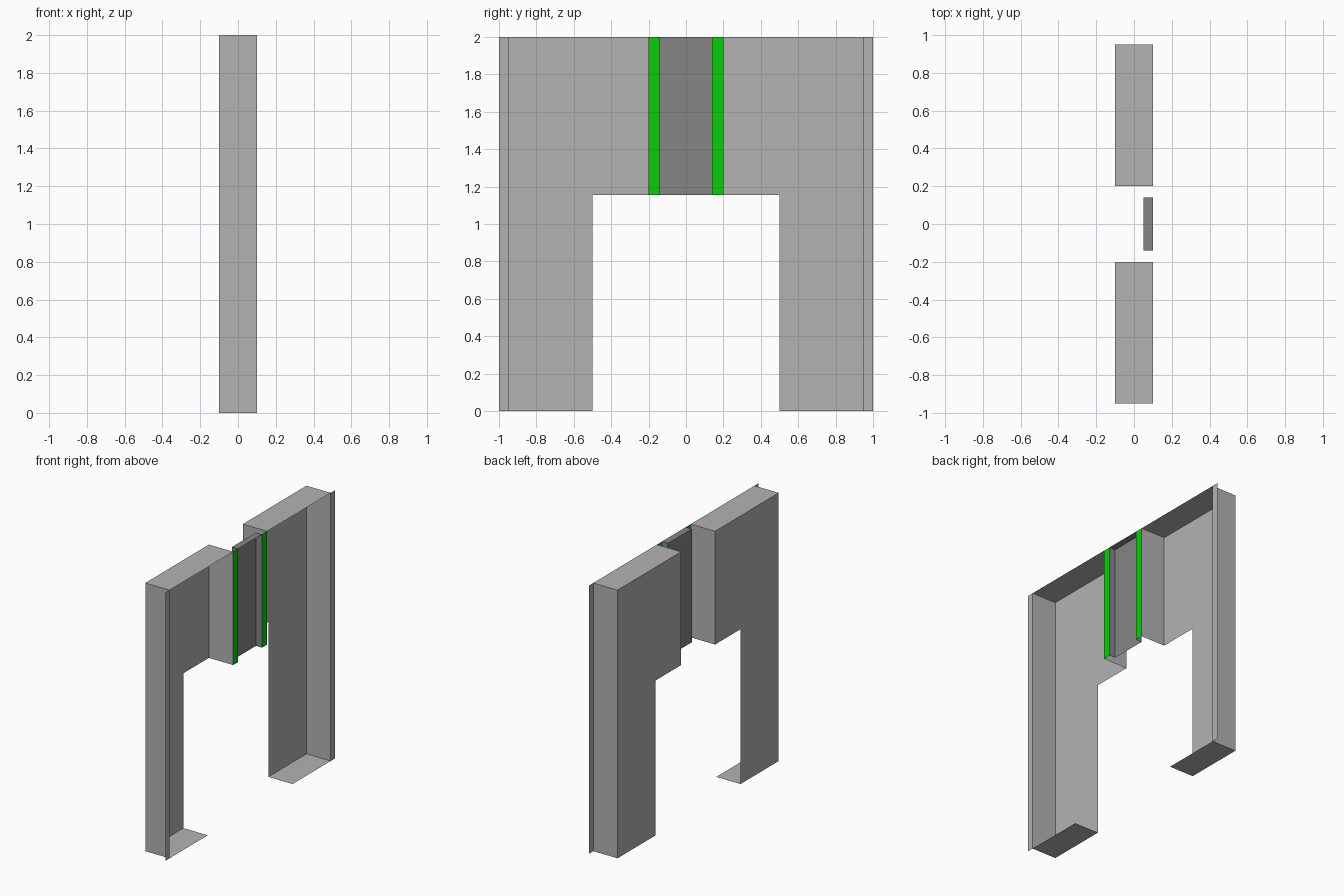
import bpy
import bmesh

cube = bpy.data.objects.get("Cube")
if cube:
    bpy.data.objects.remove(cube, do_unlink=True)

# Main dimensions
BACK, FACE, RECESS = -0.1, 0.1, 0.05
EDGE, OUTER, LEG, INNER, SLOT = 1.0, 0.95, 0.5, 0.2, 0.14
TOP, ARCH = 2.0, 1.155


def make_material(name, color):
    mat = bpy.data.materials.new(name)
    mat.use_nodes = True
    mat.diffuse_color = color
    mat.node_tree.nodes["Principled BSDF"].inputs["Base Color"].default_value = color
    return mat


light_grey = make_material("light grey", (0.45, 0.45, 0.45, 1))
dark_grey = make_material("dark grey", (0.235, 0.235, 0.235, 1))
green = make_material("green", (0.004, 0.6, 0.004, 1))


def x_sheet(x, outline):
    return [(x, y, z) for y, z in outline]


def y_sheet(y, x0, x1, z0, z1):
    return [(x0, y, z0), (x0, y, z1), (x1, y, z1), (x1, y, z0)]


def z_sheet(z, x0, x1, y0, y1):
    return [(x0, y0, z), (x1, y0, z), (x1, y1, z), (x0, y1, z)]


def rect(y0, y1, z0, z1):
    return [(y0, z0), (y1, z0), (y1, z1), (y0, z1)]


def sheet_part(name, sheets, mat):
    """Folded sheet metal, mirrored from the back half to the front half."""
    bm = bmesh.new()
    for sheet in sheets:
        bm.faces.new([bm.verts.new(p) for p in sheet])
    bmesh.ops.remove_doubles(bm, verts=bm.verts, dist=0.0001)
    mesh = bpy.data.meshes.new(name)
    bm.to_mesh(mesh)
    bm.free()
    mesh.materials.append(mat)
    obj = bpy.data.objects.new(name, mesh)
    bpy.context.collection.objects.link(obj)
    mirror = obj.modifiers.new("Mirror", "MIRROR")
    mirror.use_axis = (False, True, False)
    mirror.use_clip = True
    return obj


# Open-sided casing: stepped panel, top, foot, two end walls
panel = [(OUTER, 0), (LEG, 0), (LEG, ARCH), (INNER, ARCH), (INNER, TOP), (OUTER, TOP)]
sheet_part("casing", [
    x_sheet(BACK, panel),
    z_sheet(TOP, BACK, FACE, INNER, OUTER),
    z_sheet(0, BACK, FACE, LEG, OUTER)[::-1],
    y_sheet(OUTER, BACK, FACE, 0, TOP),
    y_sheet(INNER, BACK, FACE, ARCH, TOP)[::-1],
], light_grey)

# Narrow mounting flanges along the outer edges
sheet_part("edge_flange", [x_sheet(FACE, rect(OUTER, EDGE, 0, TOP))], light_grey)

# Green strips beside the central channel
sheet_part("green_strip", [x_sheet(FACE, rect(SLOT, INNER, ARCH, TOP))], green)

# Shallow recessed channel in the middle
sheet_part("centre_channel", [
    x_sheet(RECESS, rect(0, SLOT, ARCH, TOP)),
    y_sheet(SLOT, RECESS, FACE, ARCH, TOP),
    z_sheet(TOP, RECESS, FACE, 0, SLOT),
], dark_grey)
